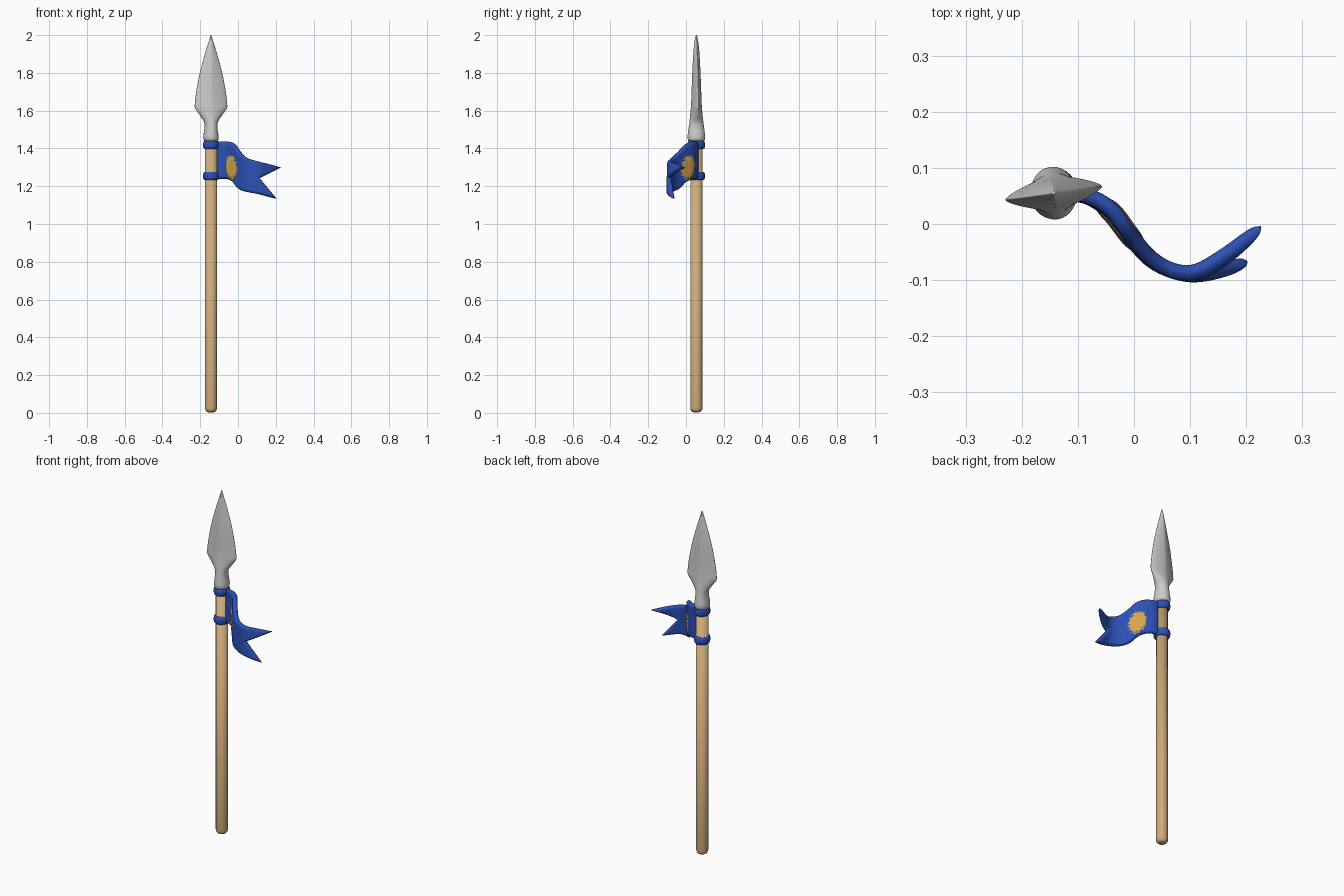
import bpy, bmesh, math, random
from mathutils import kdtree

if "Cube" in bpy.data.objects:
    bpy.data.objects.remove(bpy.data.objects["Cube"])

random.seed(4)
CX, CY = -0.143, 0.055          # pole axis


def material(name, rgb):
    m = bpy.data.materials.new(name)
    m.diffuse_color = (*rgb, 1)
    m.use_nodes = True
    m.node_tree.nodes["Principled BSDF"].inputs["Base Color"].default_value = m.diffuse_color
    return m


STEEL = material("steel grey", (0.60, 0.60, 0.60))
WOOD = material("tan wood", (0.62, 0.41, 0.20))
BLUE = material("blue cloth", (0.025, 0.08, 0.46))
GOLD = material("gold emblem", (0.68, 0.38, 0.07))


def add_object(name, bm, mats):
    me = bpy.data.meshes.new(name)
    bm.to_mesh(me)
    bm.free()
    ob = bpy.data.objects.new(name, me)
    bpy.context.collection.objects.link(ob)
    for m in mats:
        me.materials.append(m)
    for p in me.polygons:
        p.use_smooth = True
    return ob


def loft(name, sections, mat, n=32, turn=0.0):
    """Stack superellipse sections (z, half x, half y, power) into a closed solid."""
    bm = bmesh.new()
    rings = []
    for z, hx, hy, p in sections:
        ring = []
        for i in range(n):
            a = 2 * math.pi * i / n
            c, s = math.cos(a), math.sin(a)
            x = hx * math.copysign(abs(c) ** (2 / p), c)
            y = hy * math.copysign(abs(s) ** (2 / p), s)
            ring.append(bm.verts.new((CX + x * math.cos(turn) - y * math.sin(turn),
                                      CY + x * math.sin(turn) + y * math.cos(turn), z)))
        rings.append(ring)
    for a, b in zip(rings, rings[1:]):
        for i in range(n):
            j = (i + 1) % n
            bm.faces.new((a[i], a[j], b[j], b[i]))
    bm.faces.new(rings[0][::-1])
    bm.faces.new(rings[-1])
    return add_object(name, bm, [mat])


def curve(points, x):
    """Smooth cubic interpolation of y over x."""
    k = 0
    while k < len(points) - 2 and x > points[k + 1][0]:
        k += 1

    def slope(i):
        a, b = points[max(i - 1, 0)], points[min(i + 1, len(points) - 1)]
        return (b[1] - a[1]) / (b[0] - a[0])
    (x0, y0), (x1, y1) = points[k], points[k + 1]
    h = x1 - x0
    t = min(max((x - x0) / h, 0), 1)
    return (y0 * (2 * t**3 - 3 * t**2 + 1) + y1 * (3 * t**2 - 2 * t**3)
            + h * slope(k) * (t**3 - 2 * t**2 + t) + h * slope(k + 1) * (t**3 - t**2))


# Pole with a rounded foot
R = 0.032
pole = [(0.003 + 0.022 * (1 - math.cos(a)), R - 0.02 + 0.02 * math.sin(a), R - 0.02 + 0.02 * math.sin(a), 2)
        for a in [i * math.pi / 12 for i in range(7)]]
loft("pole", pole + [(1.47, R, R, 2)], WOOD)

# Spear head: round socket flowing into a flat diamond blade
half_w = [(1.44, .037), (1.455, .041), (1.475, .039), (1.51, .034), (1.54, .037), (1.565, .052),
          (1.59, .070), (1.615, .086), (1.63, .087), (1.70, .079), (1.80, .060), (1.90, .033),
          (1.97, .011), (2.0, .002)]
half_t = [(1.44, .043), (1.455, .047), (1.48, .045), (1.54, .037), (1.62, .029), (1.72, .025),
          (1.82, .021), (1.92, .015), (1.98, .008), (2.0, .002)]
power = [(1.44, 2.0), (1.53, 2.0), (1.60, 1.5), (1.65, 1.35), (2.0, 1.35)]
zs = [1.44 + 0.56 * i / 56 for i in range(57)]
loft("spear_head", [(z, curve(half_w, z), curve(half_t, z), curve(power, z)) for z in zs],
     STEEL, 40, math.radians(8))

# Cloth bands tied around the pole
for name, zc in (("upper_band", 1.419), ("lower_band", 1.254)):
    prof = []
    for i in range(9):
        a = -math.pi / 2 + math.pi * i / 8
        r = 0.029 + 0.013 * math.cos(a) ** 0.6 if 0 < i < 8 else 0.029
        prof.append((zc + 0.022 * math.sin(a), r, r * 1.1, 2))
    loft(name, prof, BLUE)

# Swallow-tailed pennant: edge outlines (x, z) and sway (x, y)
top = [(-.115, 1.437), (-.06, 1.437), (-.02, 1.425), (.01, 1.385), (.045, 1.352), (.10, 1.333), (.16, 1.318), (.226, 1.299)]
bottom = [(-.115, 1.238), (-.06, 1.238), (-.025, 1.222), (0, 1.190), (.03, 1.174), (.10, 1.160), (.15, 1.147), (.202, 1.134)]
sway_top = [(-.12, .055), (-.08, .049), (-.04, .026), (-.005, -.02), (.03, -.06), (.07, -.083),
            (.11, -.084), (.16, -.055), (.226, -.005)]
sway_low = [(-.12, .055), (-.08, .047), (-.04, .018), (-.005, -.027), (.03, -.064), (.07, -.084),
            (.11, -.091), (.16, -.083), (.202, -.067)]
NOTCH = (0.114, curve(top, .114) * .5 + curve(bottom, .114) * .5)
ROWS, BODY, TAIL = 20, 50, 22

bm = bmesh.new()
for edge, sway in ((top, sway_top), (bottom, sway_low)):
    tip = edge[-1]
    cols = []
    for c in range(BODY + TAIL + 1):
        if c <= BODY:
            x = -.115 + (NOTCH[0] + .115) * c / BODY
            mid = (curve(top, x) + curve(bottom, x)) / 2
        else:
            t = (c - BODY) / TAIL
            x = NOTCH[0] + (tip[0] - NOTCH[0]) * t
            mid = NOTCH[1] + (tip[1] - NOTCH[1]) * t
        centre_y = (curve(sway_top, x) + curve(sway_low, x)) / 2
        col = []
        for r in range(ROWS + 1):
            v = r / ROWS
            if c > BODY:
                w = v + (1 - v) * (c - BODY) / TAIL
            else:
                w = v
            y = centre_y * (1 - w) + curve(sway, x) * w
            col.append(bm.verts.new((x, y, mid + (curve(edge, x) - mid) * v)))
        cols.append(col)
    for a, b in zip(cols, cols[1:]):
        for r in range(ROWS):
            bm.faces.new((a[r], b[r], b[r + 1], a[r + 1]))
bmesh.ops.remove_doubles(bm, verts=bm.verts, dist=0.0003)
bmesh.ops.dissolve_degenerate(bm, edges=bm.edges, dist=0.0002)
bmesh.ops.recalc_face_normals(bm, faces=bm.faces)


def emblem(p):
    return math.hypot((p.x + .025) / .031, (p.z - 1.298 + 0.3 * (p.x + .025)) / .060)


# Ragged gold emblem, and rounded thickness towards the cloth edges
for f in bm.faces:
    if emblem(f.calc_center_median()) < random.uniform(.82, 1.08):
        f.material_index = 1
rim = [v.co.copy() for v in bm.verts if v.is_boundary]
tree = kdtree.KDTree(len(rim))
for i, co in enumerate(rim):
    tree.insert(co, i)
tree.balance()
weights = []
for v in bm.verts:
    d = min(tree.find(v.co)[2] / 0.015, 1)
    bulge = min(max((1.15 - emblem(v.co)) / .4, 0), 1)
    weights.append(max(math.sqrt(1 - (1 - d) ** 2), .12) * (.76 + .24 * bulge))

flag = add_object("pennant", bm, [BLUE, GOLD])
group = flag.vertex_groups.new(name="thickness")
for i, w in enumerate(weights):
    group.add([i], w, 'REPLACE')
mod = flag.modifiers.new("thickness", 'SOLIDIFY')
mod.thickness = 0.036
mod.offset = 0
mod.vertex_group = "thickness"
